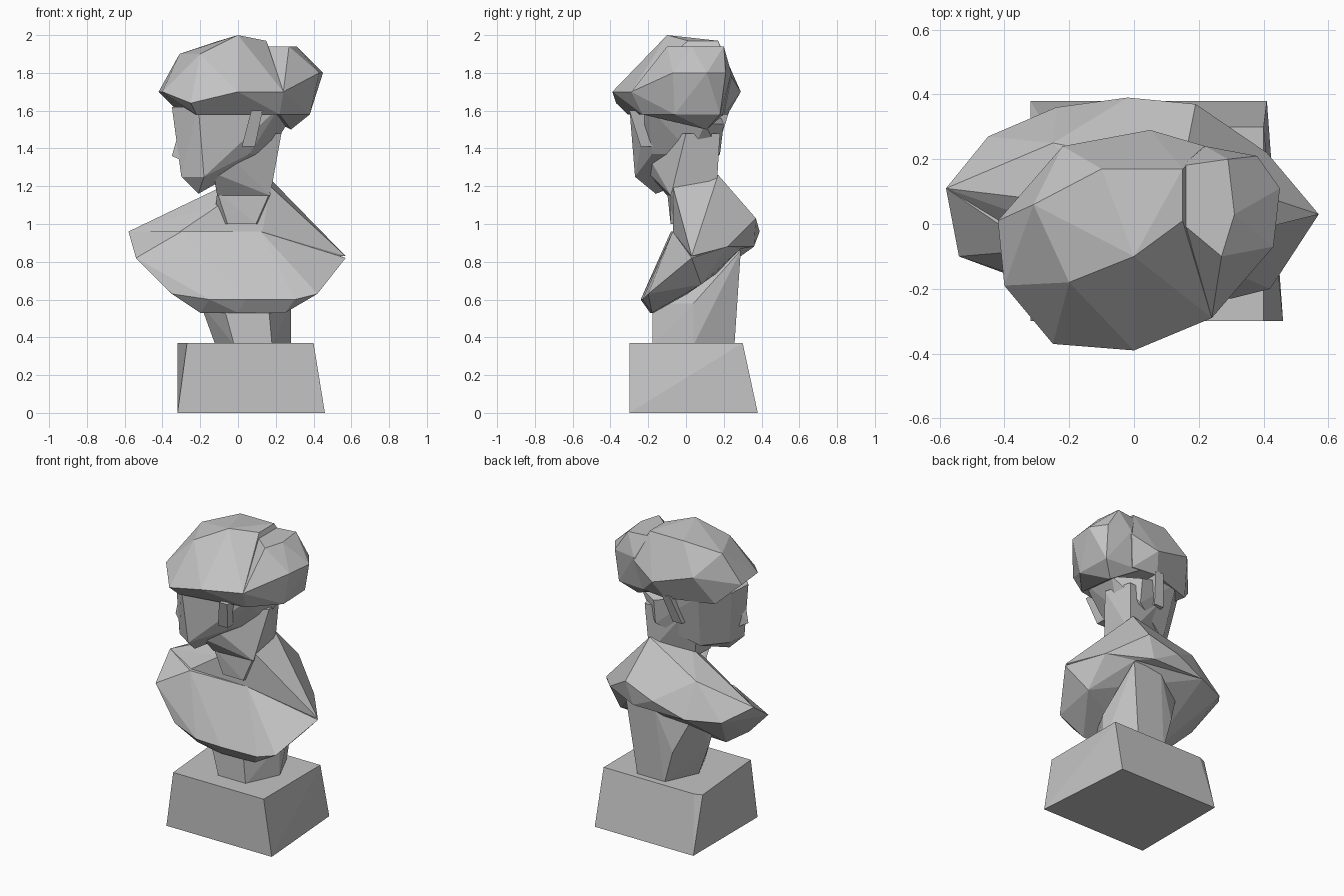
import bpy
import bmesh
import math
from itertools import product

default_cube = bpy.data.objects.get("Cube")
if default_cube:
    bpy.data.objects.remove(default_cube, do_unlink=True)


def make_material(name, color):
    material = bpy.data.materials.new(name)
    material.use_nodes = True
    material.diffuse_color = color
    shader = next(node for node in material.node_tree.nodes if node.type == "BSDF_PRINCIPLED")
    shader.inputs["Base Color"].default_value = color
    shader.inputs["Roughness"].default_value = .8
    return material


stone = make_material("grey stone", (.55, .55, .55, 1))


def level(height, *corners):
    """Corners of a cross-section lying at one height."""
    return [(x, y, height) for x, y in corners]


def ring(height, sides, centre, radius):
    """Regular cross-section, stretched to two radii."""
    angles = [math.tau * step / sides for step in range(sides)]
    return level(height, *[(centre[0] + radius[0] * math.cos(angle),
                            centre[1] + radius[1] * math.sin(angle)) for angle in angles])


def carve(name, *sections):
    """Wrap a faceted block around its cross-sections and merge nearly flat facets."""
    mesh = bpy.data.meshes.new(name)
    bm = bmesh.new()
    for section in sections:
        for corner in section:
            bm.verts.new(corner)
    bmesh.ops.convex_hull(bm, input=bm.verts[:])
    loose = [vertex for vertex in bm.verts if not vertex.link_faces]
    bmesh.ops.delete(bm, geom=loose, context="VERTS")
    bmesh.ops.dissolve_limit(bm, angle_limit=math.radians(4),
                             verts=bm.verts[:], edges=bm.edges[:])
    bmesh.ops.recalc_face_normals(bm, faces=bm.faces[:])
    bm.to_mesh(mesh)
    bm.free()
    mesh.materials.append(stone)
    block = bpy.data.objects.new(name, mesh)
    bpy.context.collection.objects.link(block)


# Leaning square plinth
carve("plinth",
      level(0, (.46, -.3), *product((-.32, .41), (-.3, .38))),
      level(.37, (-.32, .28), *product((-.27, .4), (-.3, .3))))

# Support column, reaching up into the hollow of the back
carve("support",
      ring(.36, 6, (.08, .04), (.2, .25)),
      ring(.58, 6, (.04, .04), (.24, .25)),
      level(.86, (.24, .29), (.03, .29), (-.2, .17), (-.24, -.03)))

# Chest sweeping out to the lower rim and the shoulder tips
carve("chest",
      level(.53, (-.2, -.14), (0, -.19), (.25, -.18)),
      level(.6, (-.15, -.23), (.04, -.24), (.3, -.23)),
      level(.63, (-.35, -.17), (.42, -.2)),
      level(.68, (.44, -.1), (.43, .08)),
      level(.82, (-.54, -.1), (.57, .03)),
      level(.88, (-.45, .27), (.41, .22), (-.24, .36), (.22, .3)),
      level(.96, (-.58, .11), (-.3, -.08), (.12, -.07)))

# Shoulders rising to the root of the neck
carve("shoulders",
      level(.83, (.57, .03), (-.5, -.05)),
      level(.88, (-.45, .27), (.41, .22), (.14, .36), (-.24, .36)),
      level(.96, (-.58, .11), (-.3, -.05), (.13, -.07), (-.02, .39)),
      level(1.03, (-.43, .1), (.36, .13), (.19, .37)),
      level(1.1, (-.25, .25), (-.1, -.06)),
      level(1.2, (.17, -.07), (0, .2), (-.08, .05)),
      level(1.26, (.15, .17)))

# Neck leaning forward under the jaw
carve("neck",
      ring(1, 6, (.02, .04), (.15, .14)),
      level(1.17, (-.11, -.1), (.17, -.08), (.17, .17)))

# Throat widening from the neck into the skull
carve("throat",
      level(1.15, (-.11, -.1), (.17, -.08), (.16, .16), (-.1, .05)),
      level(1.27, (-.13, -.2), (.14, .16), (-.13, .08)),
      level(1.48, (-.17, -.27), (.23, 0), (.18, .18), (-.1, .15)))

# Head turned towards its right
carve("head",
      level(1.16, (-.21, -.16)),
      level(1.25, (-.3, -.19), (-.28, -.06), (-.18, -.27), (-.16, .08)),
      level(1.37, (.1, .18), (.16, .03), (.06, -.18), (-.31, -.15)),
      level(1.45, (-.19, -.29)),
      level(1.53, (.26, .1), (.1, .2)),
      level(1.62, (-.35, -.16), (-.34, 0), (-.21, -.3), (.22, -.2), (-.2, .16)))

# Wedge nose
carve("nose",
      level(1.32, (-.26, -.22), (-.26, -.08)),
      level(1.36, (-.35, -.16)),
      level(1.5, (-.31, -.18), (-.28, -.1)))

# One thin slanted ear on each side of the head
for name, side, x, y in (("front_ear", -1, .07, -.23), ("back_ear", 1, -.04, .16)):
    inner = y - side * .06
    carve(name,
          level(1.41, *product((x - .05, x + .02), (inner, y + side * .01))),
          level(1.6, *product((x, x + .06), (inner, y + side * .07))))

# Faceted mass of hair
carve("hair",
      level(1.58, (-.22, -.31), (.22, -.23), (-.3, .12), (0, .22), (.18, .2)),
      level(1.64, (-.25, -.37)),
      level(1.7, (-.42, .01), (-.4, -.19), (0, -.39), (.24, -.29), (.05, .29)),
      level(1.78, (-.22, .24), (.22, .24)),
      level(1.9, (-.2, -.18), (-.31, .06)),
      level(1.97, (-.1, .17), (.15, .17), (.15, .01)),
      level(2, (0, -.1)))

# Side of the hair, swelling out above the nape
carve("hair_side",
      level(1.5, (.28, .11)),
      level(1.58, (.22, -.23), (.38, -.06), (.37, .18), (.12, .2)),
      level(1.7, (.24, -.29)),
      level(1.8, (.43, -.07), (.45, .11), (.38, .21), (.22, .24)),
      level(1.94, (.27, -.1), (.31, .03), (.29, .2), (.15, .18), (.15, 0)))
